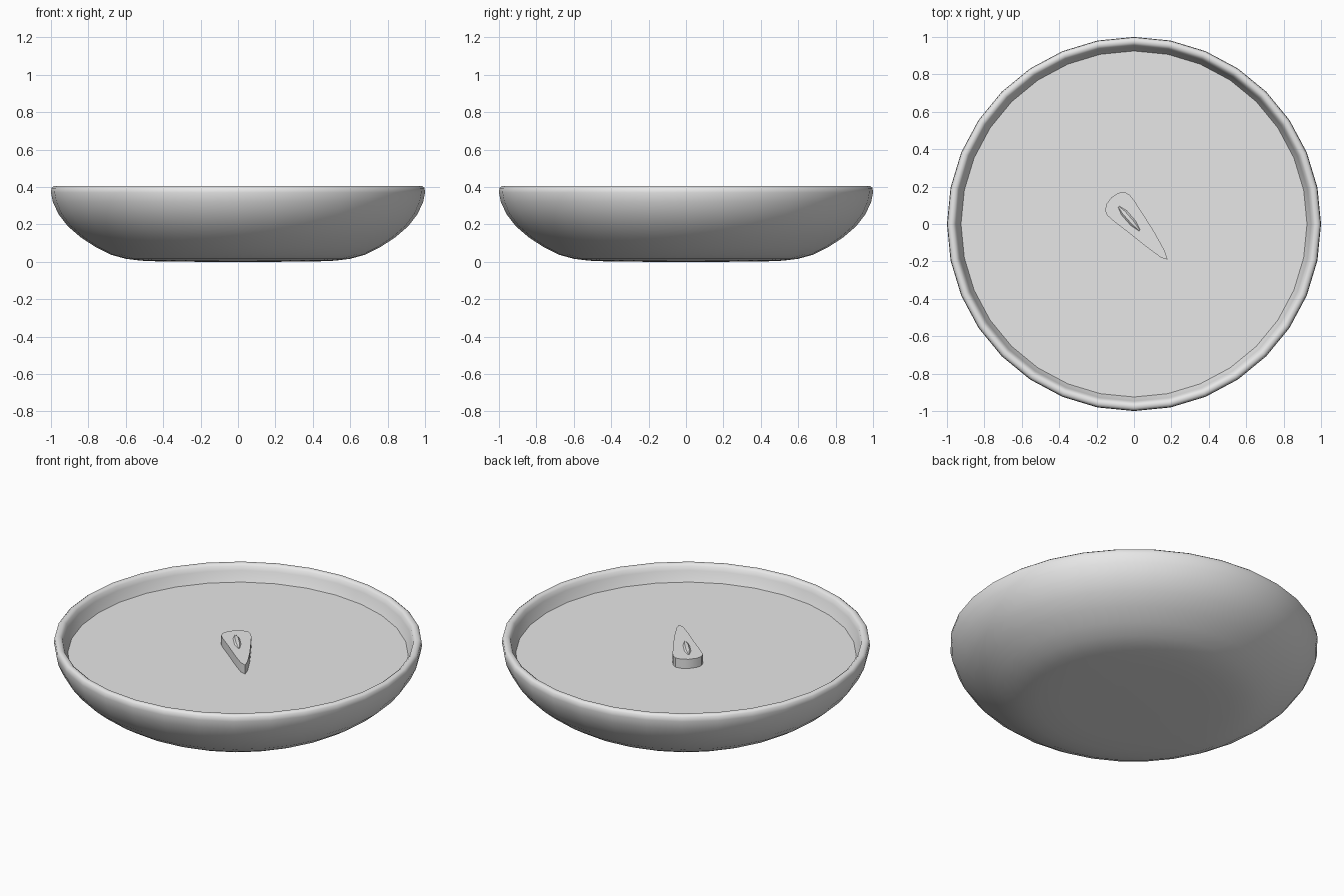
import bpy, bmesh, math
from mathutils import Vector

cube = bpy.data.objects.get("Cube")
if cube:
    bpy.data.objects.remove(cube, do_unlink=True)

SEGMENTS = 32
WATER_Z = 0.31
LEAF_TOP = WATER_Z + 0.055

grey = bpy.data.materials.new("plain_grey")
grey.use_nodes = True
colour = (0.8, 0.8, 0.8, 1)
grey.diffuse_color = colour
grey.node_tree.nodes["Principled BSDF"].inputs["Base Color"].default_value = colour


def finish(bm, name, smooth_angle=None):
    bmesh.ops.remove_doubles(bm, verts=bm.verts, dist=0.0001)
    bmesh.ops.recalc_face_normals(bm, faces=bm.faces)
    mesh = bpy.data.meshes.new(name)
    bm.to_mesh(mesh)
    bm.free()
    mesh.materials.append(grey)
    obj = bpy.data.objects.new(name, mesh)
    bpy.context.collection.objects.link(obj)
    if smooth_angle:
        bpy.ops.object.select_all(action='DESELECT')
        obj.select_set(True)
        bpy.context.view_layer.objects.active = obj
        bpy.ops.object.shade_smooth_by_angle(angle=math.radians(smooth_angle))
    return obj


# Bowl: outer wall, rounded rim and inner wall spun around z
profile = [(0, 0), (0.2, 0), (0.4, 0.001), (0.52, 0.006), (0.6, 0.016),
           (0.68, 0.038), (0.76, 0.078), (0.84, 0.13), (0.91, 0.19),
           (0.96, 0.255), (0.99, 0.32), (1.0, 0.37), (0.997, 0.395),
           (0.985, 0.405), (0.968, 0.405), (0.955, 0.395), (0.947, 0.37),
           (0.925, 0.31), (0.88, 0.23), (0.78, 0.14), (0.6, 0.07),
           (0.4, 0.05), (0, 0.05)]
bm = bmesh.new()
verts = [bm.verts.new((r, 0, z)) for r, z in profile]
edges = [bm.edges.new(pair) for pair in zip(verts, verts[1:])]
bmesh.ops.spin(bm, geom=verts + edges, cent=(0, 0, 0), axis=(0, 0, 1),
               angle=math.tau, steps=SEGMENTS)
finish(bm, "bowl", 80)

# Water: flat disc meeting the inner wall
bm = bmesh.new()
bmesh.ops.create_circle(bm, cap_ends=True, segments=SEGMENTS, radius=0.927)
bmesh.ops.translate(bm, verts=bm.verts, vec=(0, 0, WATER_Z))
finish(bm, "water_surface")

# Floating leaf: teardrop prism, round at the back right and pointed at the front left
outline = [(0.18, -0.19), (0.165, -0.145), (0.11, -0.045), (0.05, 0.05),
           (0, 0.127), (-0.023, 0.155), (-0.05, 0.171), (-0.085, 0.166),
           (-0.12, 0.143), (-0.146, 0.108), (-0.155, 0.075), (-0.145, 0.048),
           (-0.115, 0.02), (-0.03, -0.045), (0.07, -0.125), (0.145, -0.18)]
bm = bmesh.new()
base = bm.faces.new([bm.verts.new((x, y, WATER_Z - 0.01)) for x, y in outline])
top = bmesh.ops.extrude_face_region(bm, geom=[base])["geom"]
bmesh.ops.translate(bm, verts=[v for v in top if isinstance(v, bmesh.types.BMVert)],
                    vec=(0, 0, LEAF_TOP - WATER_Z + 0.01))
finish(bm, "floating_leaf", 35)

# Needle: slim faceted spindle lying along the leaf
start, end = Vector((-0.082, 0.093, LEAF_TOP)), Vector((0.03, -0.035, LEAF_TOP))
along = end - start
side = along.cross(Vector((0, 0, 1))).normalized()
bm = bmesh.new()
rings = []
for t, width in ((0, 0.004), (0.25, 0.018), (0.7, 0.018), (1, 0.004)):
    centre = start + along * t
    rings.append([bm.verts.new(centre + side * (width * math.cos(a))
                               + Vector((0, 0, width * 0.6 * math.sin(a))))
                  for a in [math.tau * i / 6 for i in range(6)]])
for a, b in zip(rings, rings[1:]):
    for i in range(6):
        j = (i + 1) % 6
        bm.faces.new((a[i], a[j], b[j], b[i]))
bm.faces.new(rings[0])
bm.faces.new(rings[-1])
finish(bm, "needle", 30)
